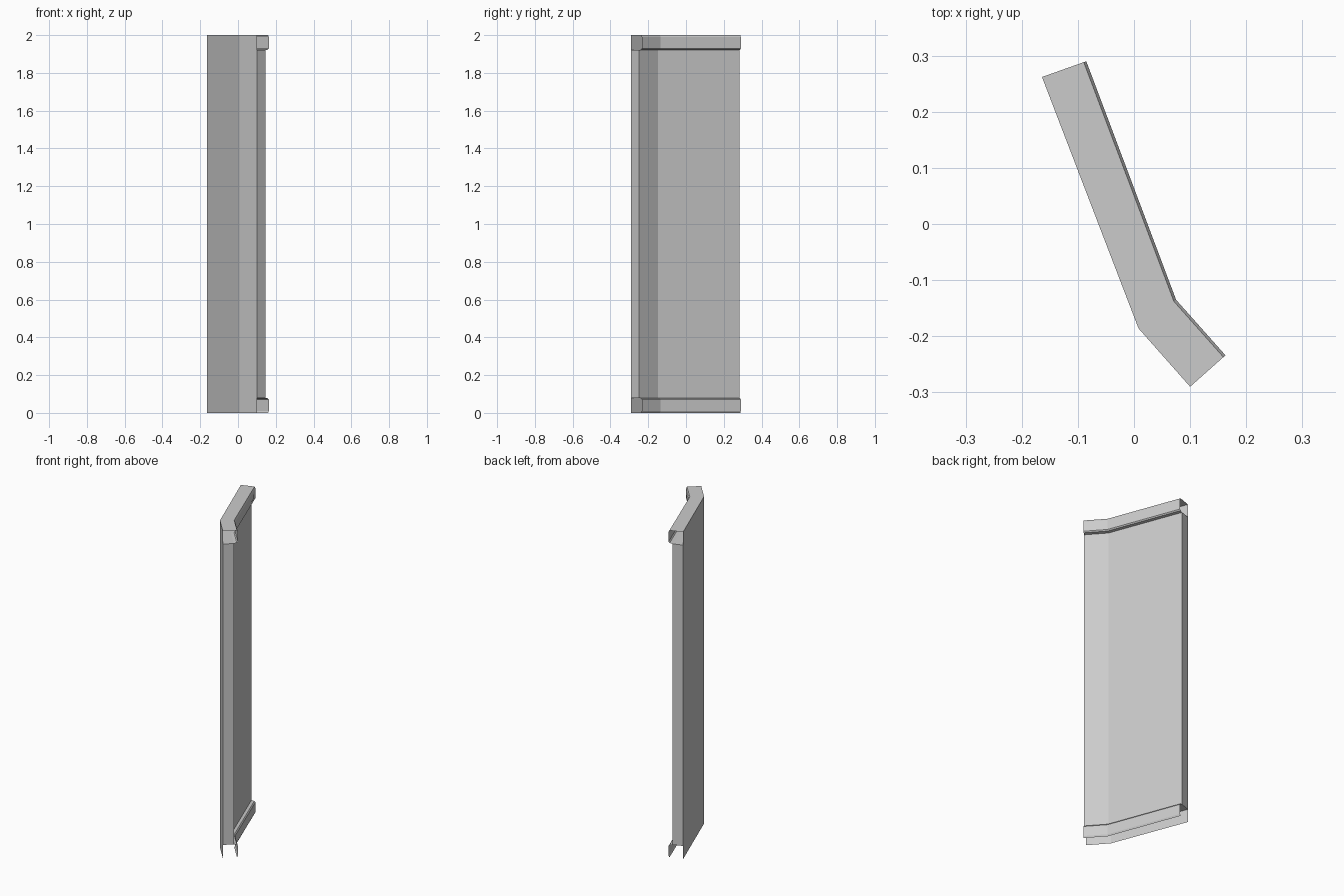
import bpy, bmesh
from mathutils import Vector

if "Cube" in bpy.data.objects:
    bpy.data.objects.remove(bpy.data.objects["Cube"])

# Plan outline: back and front edge points at the two ends and the bend
BACK = [Vector(p) for p in ((-0.164, 0.262), (0.008, -0.186), (0.100, -0.290))]
FRONT = [Vector(p) for p in ((-0.085, 0.290), (0.075, -0.135), (0.163, -0.234))]
DEPTH = 0.085
BODY = 0.062


def place(i, d, z):
    p = BACK[i].lerp(FRONT[i], d / DEPTH)
    return (p.x, p.y, z)


def make(name, faces):
    bm = bmesh.new()
    for f in faces:
        bm.faces.new([bm.verts.new(c) for c in f])
    bmesh.ops.remove_doubles(bm, verts=bm.verts, dist=1e-5)
    bmesh.ops.recalc_face_normals(bm, faces=bm.faces)
    me = bpy.data.meshes.new(name)
    bm.to_mesh(me)
    bm.free()
    ob = bpy.data.objects.new(name, me)
    bpy.context.collection.objects.link(ob)
    return ob


def sweep(profile):
    return [[place(i, *a), place(i + 1, *a), place(i + 1, *b), place(i, *b)]
            for i in range(2) for a, b in zip(profile, profile[1:])]


# Bent panel body: back skin, recessed front skin, decks and end caps
body = sweep([(0, 0), (0, 0.08), (0, 1.92), (0, 2)])
body += sweep([(0, 0.08), (BODY, 0.08), (BODY, 1.92), (0, 1.92)])
for i in (0, 2):
    body.append([place(i, 0, 0.08), place(i, BODY, 0.08),
                 place(i, BODY, 1.92), place(i, 0, 1.92)])
make("wall_panel", body)

# Hollow bevelled trims, open at their ends; only the top one is covered
trim = [(BODY, 0.08), (0.079, 0.077), (DEPTH, 0.070), (DEPTH, 0.010), (0.080, 0)]
make("bottom_trim", sweep(trim))
make("top_trim", sweep([(d, 2 - z) for d, z in trim] + [(0, 2)]))

# Thin inlay plates on the top trim face, one near each end
for name, i, t0, t1 in (("inlay_long_side", 0, 0.09, 0.21),
                        ("inlay_short_side", 1, 0.25, 0.65)):
    d = DEPTH + 0.002
    a, b = Vector(place(i, d, 0)), Vector(place(i + 1, d, 0))
    p, q = a.lerp(b, t0), a.lerp(b, t1)
    lo, hi = Vector((0, 0, 1.948)), Vector((0, 0, 1.972))
    make(name, [[p + lo, q + lo, q + hi, p + hi]])
